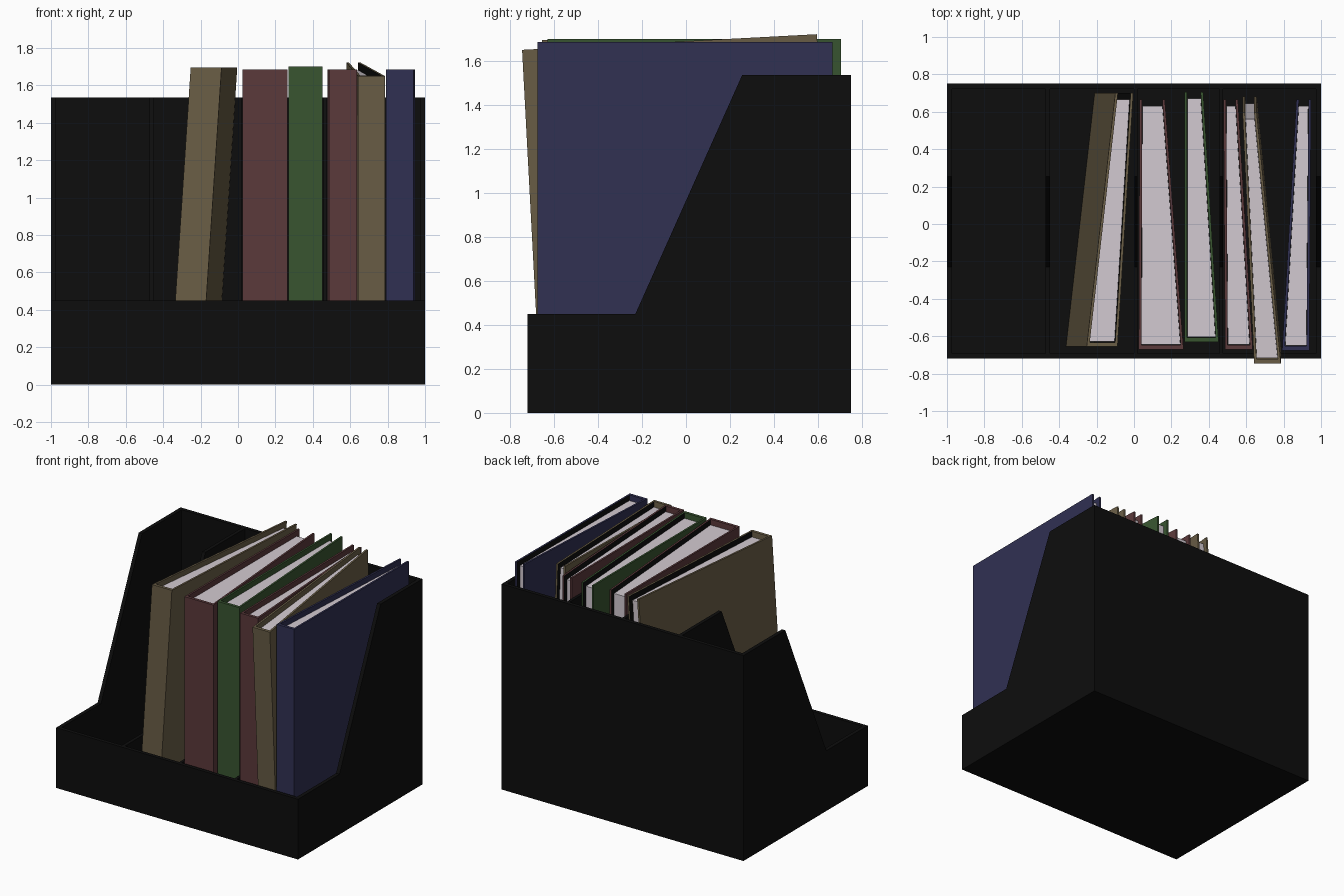
import bpy, bmesh

if "Cube" in bpy.data.objects:
    bpy.data.objects.remove(bpy.data.objects["Cube"])


def material(name, rgb):
    m = bpy.data.materials.new(name)
    m.diffuse_color = (*rgb, 1)
    m.use_nodes = True
    m.node_tree.nodes["Principled BSDF"].inputs["Base Color"].default_value = m.diffuse_color
    return m


BLACK = material("black", (0.004, 0.004, 0.004))
TAN = material("tan", (0.145, 0.112, 0.062))
RED = material("dark_red", (0.105, 0.041, 0.043))
GREEN = material("dark_green", (0.040, 0.090, 0.030))
BLUE = material("navy_blue", (0.030, 0.030, 0.086))
PAPER = material("paper", (0.65, 0.59, 0.64))


def prism(name, low, high, mats, special=None):
    """Closed prism between two matching outlines; one side may use the second material."""
    bm = bmesh.new()
    a = [bm.verts.new(p) for p in low]
    b = [bm.verts.new(p) for p in high]
    n = len(a)
    bm.faces.new(a[::-1])
    bm.faces.new(b)
    for i in range(n):
        j = (i + 1) % n
        f = bm.faces.new((a[i], a[j], b[j], b[i]))
        if i == special:
            f.material_index = 1
    bmesh.ops.recalc_face_normals(bm, faces=bm.faces[:])
    me = bpy.data.meshes.new(name)
    bm.to_mesh(me)
    bm.free()
    for m in mats:
        me.materials.append(m)
    ob = bpy.data.objects.new(name, me)
    bpy.context.collection.objects.link(ob)
    return ob


def box(name, x0, x1, y0, y1, z0, z1):
    plan = [(x0, y0), (x1, y0), (x1, y1), (x0, y1)]
    prism(name, [(*p, z0) for p in plan], [(*p, z1) for p in plan], [BLACK])


def panel(name, x0, x1, profile):
    prism(name, [(x0, *p) for p in profile], [(x1, *p) for p in profile], [BLACK])


# Holder: sloped side walls, three dividers, floor, front and back
T, YF, YB, TOP, LIP = 0.028, -0.72, 0.75, 1.535, 0.45
side = [(YF, 0), (YB, 0), (YB, TOP), (0.255, TOP), (-0.23, LIP), (YF, LIP)]
panel("left_wall", -1, -1 + T, side)
panel("right_wall", 1 - T, 1, side)
inner = [(YF + T, T), (YB - T, T), (YB - T, TOP), (0.255, TOP), (-0.23, LIP), (YF + T, LIP)]
for i, x in enumerate((-0.461, 0.010, 0.466)):
    w = 0.013 if i == 0 else 0.01
    panel("divider_%d" % (i + 1), x - w, x + w, inner)
box("floor", -1 + T, 1 - T, YF, YB, 0, T)
box("front_lip", -1 + T, 1 - T, YF, YF + T, T, LIP)
box("back_wall", -1 + T, 1 - T, YB - T, YB, T, TOP)


def binder(name, mat, front, back, top, lean=0.0, tilt=0.0):
    """Wedge-shaped binder: U-shaped cover in plan, with a slightly lower block of pages.
    front/back = (x left, x right, y) measured at the top."""
    z0 = T + 0.003

    def at(side_x, y, z):
        # distance in from the left (0..) or right (negative) outer cover face
        s = (y - front[2]) / (back[2] - front[2])
        left = front[0] + (back[0] - front[0]) * s
        right = front[1] + (back[1] - front[1]) * s
        x = left + side_x[1] if side_x[0] == "L" else right - side_x[1]
        d = top - z
        return (x - lean * d, y + tilt * d, z + tilt * (y - front[2]))

    def L(d):
        return ("L", d)

    def R(d):
        return ("R", d)

    c, sp = 0.014, 0.022
    f, b = front[2], back[2]
    cover = [(L(0), f), (R(0), f), (R(0), b), (R(c), b),
             (R(c), f + sp), (L(c), f + sp), (L(c), b), (L(0), b)]
    prism(name + "_cover", [at(s, y, z0) for s, y in cover],
          [at(s, y, top) for s, y in cover], [mat, BLACK], special=3)
    e = c + 0.001
    pages = [(L(e), f + sp + 0.004), (R(e), f + sp + 0.004), (R(e), b - 0.035), (L(e), b - 0.035)]
    prism(name + "_pages", [at(s, y, z0 + 0.02) for s, y in pages],
          [at(s, y, top - 0.04) for s, y in pages], [PAPER])


# Binders, left to right
binder("leaning_tan_binder", TAN, (-0.253, -0.088, -0.655), (-0.10, -0.004, 0.70), 1.695, lean=0.066)
binder("wide_red_binder", RED, (0.025, 0.265, -0.67), (0.03, 0.165, 0.665), 1.685)
binder("green_binder", GREEN, (0.27, 0.452, -0.63), (0.27, 0.37, 0.705), 1.70)
binder("narrow_red_binder", RED, (0.487, 0.635, -0.67), (0.478, 0.556, 0.665), 1.685)
binder("tilted_tan_binder", TAN, (0.642, 0.785, -0.745), (0.58, 0.656, 0.595), 1.65, tilt=0.053)
binder("blue_binder", BLUE, (0.792, 0.937, -0.675), (0.868, 0.947, 0.665), 1.685)
